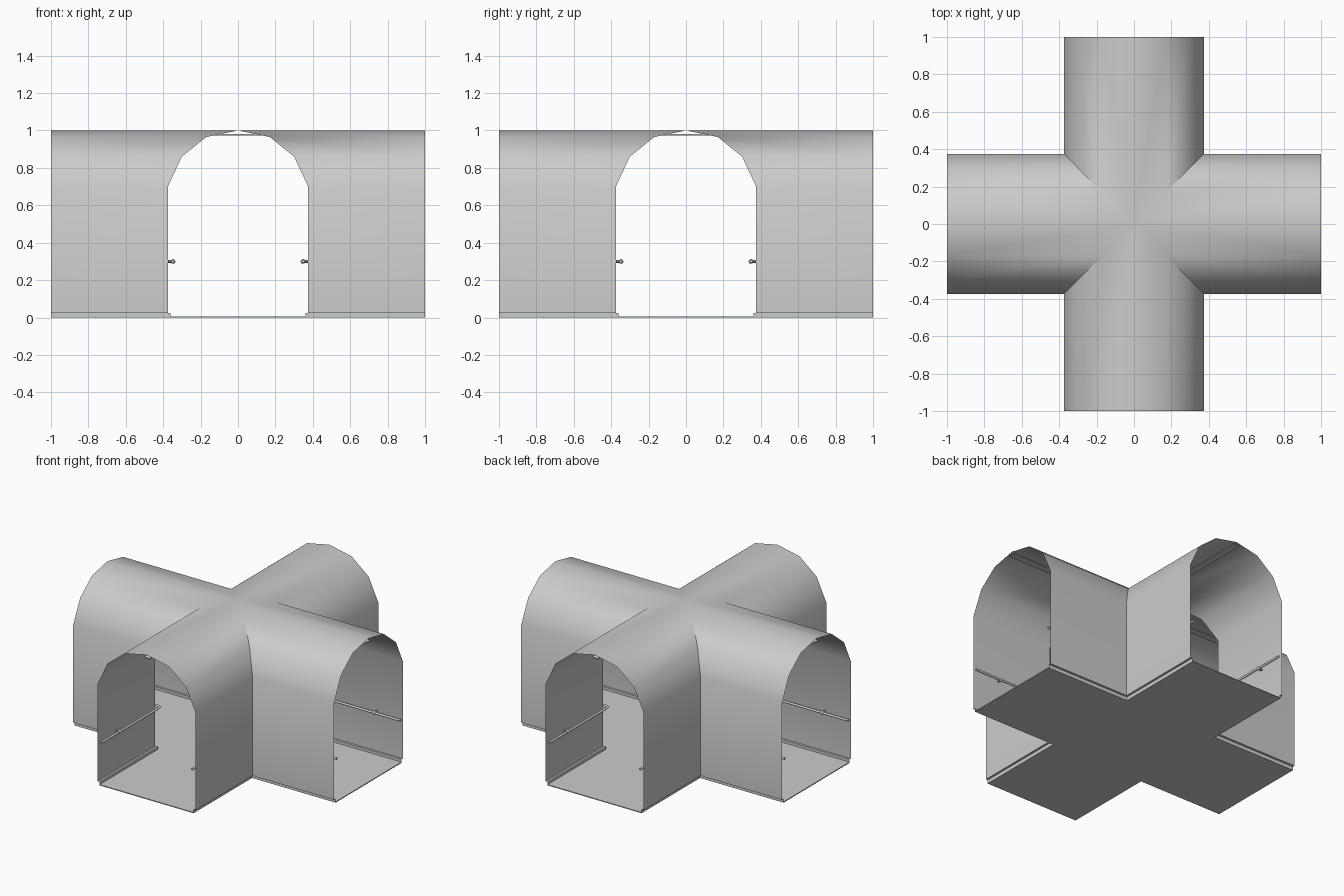
import bpy, bmesh, math
from mathutils import Matrix, Vector

cube = bpy.data.objects.get("Cube")
if cube:
    bpy.data.objects.remove(cube, do_unlink=True)

grey = bpy.data.materials.new("concrete grey")
grey.use_nodes = True
COLOUR = (0.6, 0.6, 0.6, 1)
grey.diffuse_color = COLOUR
grey.node_tree.nodes["Principled BSDF"].inputs["Base Color"].default_value = COLOUR

REACH = 1.0      # centre to arm end
WALL = 0.375     # half width of an arm
CURB = 0.36      # half width at the foot


def finish(name, bm, angle=None):
    mesh = bpy.data.meshes.new(name)
    bm.to_mesh(mesh)
    bm.free()
    mesh.materials.append(grey)
    obj = bpy.data.objects.new(name, mesh)
    bpy.context.collection.objects.link(obj)
    if angle:
        bpy.ops.object.select_all(action="DESELECT")
        obj.select_set(True)
        bpy.context.view_layer.objects.active = obj
        bpy.ops.object.shade_smooth_by_angle(angle=math.radians(angle))
    return obj


def box(name, low, high):
    bm = bmesh.new()
    low, high = Vector(low), Vector(high)
    size = Matrix.Diagonal((high - low).to_4d())
    bmesh.ops.create_cube(bm, size=1, matrix=Matrix.Translation((low + high) / 2) @ size)
    return finish(name, bm)


# Vaulted shell: half profile swept along each arm and mitred on the diagonals
profile = [(CURB, 0), (CURB, 0.025), (WALL, 0.025), (WALL, 0.7),
           (0.3, 0.86), (0.17, 0.965), (0, 1)]
bm = bmesh.new()
for quarter in range(4):
    turn = Matrix.Rotation(quarter * math.pi / 2, 3, "Z")
    for side in (-1, 1):
        rows = [[bm.verts.new(turn @ Vector((side * d, y, z))) for y in (-REACH, -d)]
                for d, z in profile]
        for a, b in zip(rows, rows[1:]):
            bm.faces.new((a[0], a[1], b[1], b[0]))
bmesh.ops.remove_doubles(bm, verts=bm.verts, dist=0.0001)
bmesh.ops.recalc_face_normals(bm, faces=bm.faces)
finish("tunnel_shell", bm, 30)

# Floor: one long slab with two side slabs
T = 0.006
box("floor_long", (-REACH, -CURB, 0), (REACH, CURB, T))
box("floor_front", (-CURB, -REACH, 0), (CURB, -CURB, T))
box("floor_back", (-CURB, CURB, 0), (CURB, REACH, T))

# Ceiling strips crossing under the ridge
S, LOW, HIGH = 0.022, 0.974, 0.981
box("ceiling_strip_long", (-REACH, -S, LOW), (REACH, S, HIGH))
box("ceiling_strip_front", (-S, -REACH, LOW), (S, -S, HIGH))
box("ceiling_strip_back", (-S, S, LOW), (S, REACH, HIGH))

# Handrails: one bent tube around each inner corner, with wall brackets
RAIL_Z, GAP, RADIUS, SIDES = 0.3, 0.028, 0.008, 10
corner = Vector((WALL, -WALL, RAIL_Z))
path = [(Vector((WALL - GAP, -REACH, RAIL_Z)), Vector((0, 1, 0)))]
for i in range(7):
    a = math.pi - i * math.pi / 12
    out = Vector((math.cos(a), math.sin(a), 0))
    path.append((corner + GAP * out, Vector((out.y, -out.x, 0))))
path.append((Vector((REACH, GAP - WALL, RAIL_Z)), Vector((1, 0, 0))))

for quarter, place in enumerate(("front_left", "back_left", "back_right", "front_right")):
    turn = Matrix.Rotation(quarter * math.pi / 2, 4, "Z")
    bm = bmesh.new()
    rings = []
    for point, along in path:
        across = along.cross(Vector((0, 0, 1)))
        ring = []
        for k in range(SIDES):
            t = k * math.tau / SIDES
            offset = across * math.cos(t) + Vector((0, 0, math.sin(t)))
            ring.append(bm.verts.new(point + RADIUS * offset))
        rings.append(ring)
    for a, b in zip(rings, rings[1:]):
        for k in range(SIDES):
            n = (k + 1) % SIDES
            bm.faces.new((a[k], a[n], b[n], b[k]))
    bm.faces.new(rings[0])
    bm.faces.new(rings[-1])
    for wall in (0, 1):
        rail = Vector((WALL - GAP, -0.8, RAIL_Z))
        middle = rail + Vector((GAP / 2, 0, 0))
        swap = Matrix.Identity(4)
        if wall:
            swap = Matrix(((0, -1, 0, 0), (-1, 0, 0, 0), (0, 0, 1, 0), (0, 0, 0, 1)))
        bmesh.ops.create_cone(
            bm, cap_ends=True, segments=8, radius1=0.007, radius2=0.007, depth=GAP,
            matrix=swap @ Matrix.Translation(middle) @ Matrix.Rotation(math.pi / 2, 4, "Y"))
        bmesh.ops.create_uvsphere(bm, u_segments=10, v_segments=6, radius=0.013,
                                  matrix=swap @ Matrix.Translation(rail))
    bmesh.ops.recalc_face_normals(bm, faces=bm.faces)
    bm.transform(turn)
    finish("handrail_" + place, bm, 40)
